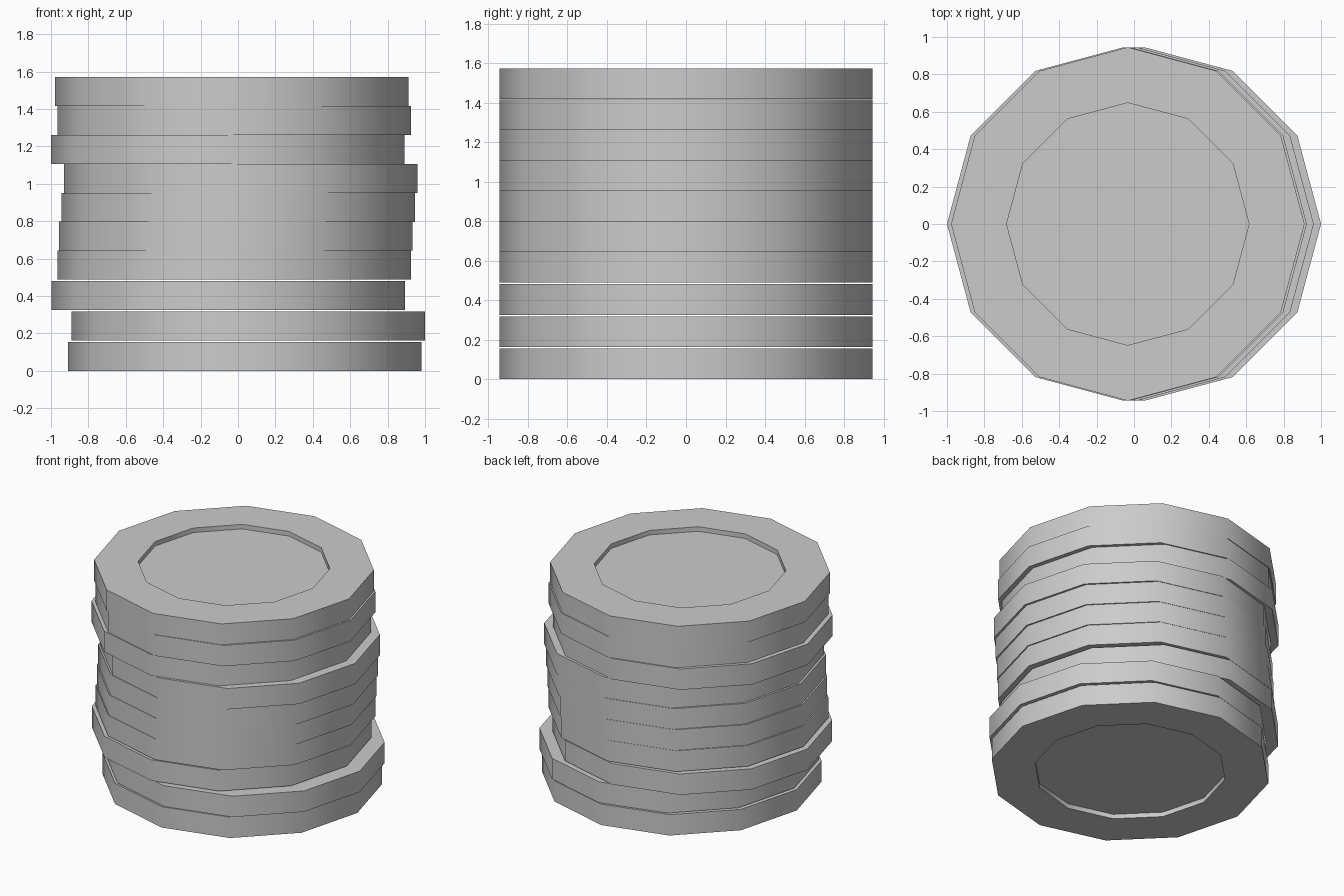
import bpy, bmesh, math

if "Cube" in bpy.data.objects:
    bpy.data.objects.remove(bpy.data.objects["Cube"])

SIDES, R, RIM, T, D = 12, 0.945, 0.648, 0.155, 0.034

# Disc cross-section: raised rim with a shallow recess on both faces
profile = [(RIM, D), (RIM, 0), (R, 0), (R, T), (RIM, T), (RIM, T - D)]


def make_disc_mesh():
    bm = bmesh.new()
    rings = []
    for r, z in profile:
        rings.append([bm.verts.new((r * math.cos(2 * math.pi * i / SIDES),
                                    r * math.sin(2 * math.pi * i / SIDES), z))
                      for i in range(SIDES)])
    for a, b in zip(rings, rings[1:]):
        for i in range(SIDES):
            j = (i + 1) % SIDES
            bm.faces.new((a[i], a[j], b[j], b[i]))
    # recess floors
    bm.faces.new(rings[0][::-1])
    bm.faces.new(rings[-1])
    bmesh.ops.recalc_face_normals(bm, faces=bm.faces[:])
    # smooth round the sides, sharp at the rims
    for f in bm.faces:
        f.smooth = True
    for e in bm.edges:
        e.smooth = e.calc_face_angle(0) < math.radians(40)
    mesh = bpy.data.meshes.new("coin")
    bm.to_mesh(mesh)
    bm.free()
    return mesh


# Stack: (x offset, bottom height) of each coin
stack = [(0.035, 0), (0.055, 0.161), (-0.052, 0.325), (-0.02, 0.489),
         (-0.011, 0.643), (0.0, 0.797), (0.016, 0.951), (-0.055, 1.106),
         (-0.021, 1.261), (-0.033, 1.417)]
mesh = make_disc_mesh()
for n, (x, z) in enumerate(stack, 1):
    coin = bpy.data.objects.new(f"coin_{n}", mesh)
    coin.location = (x, 0, z)
    bpy.context.collection.objects.link(coin)
